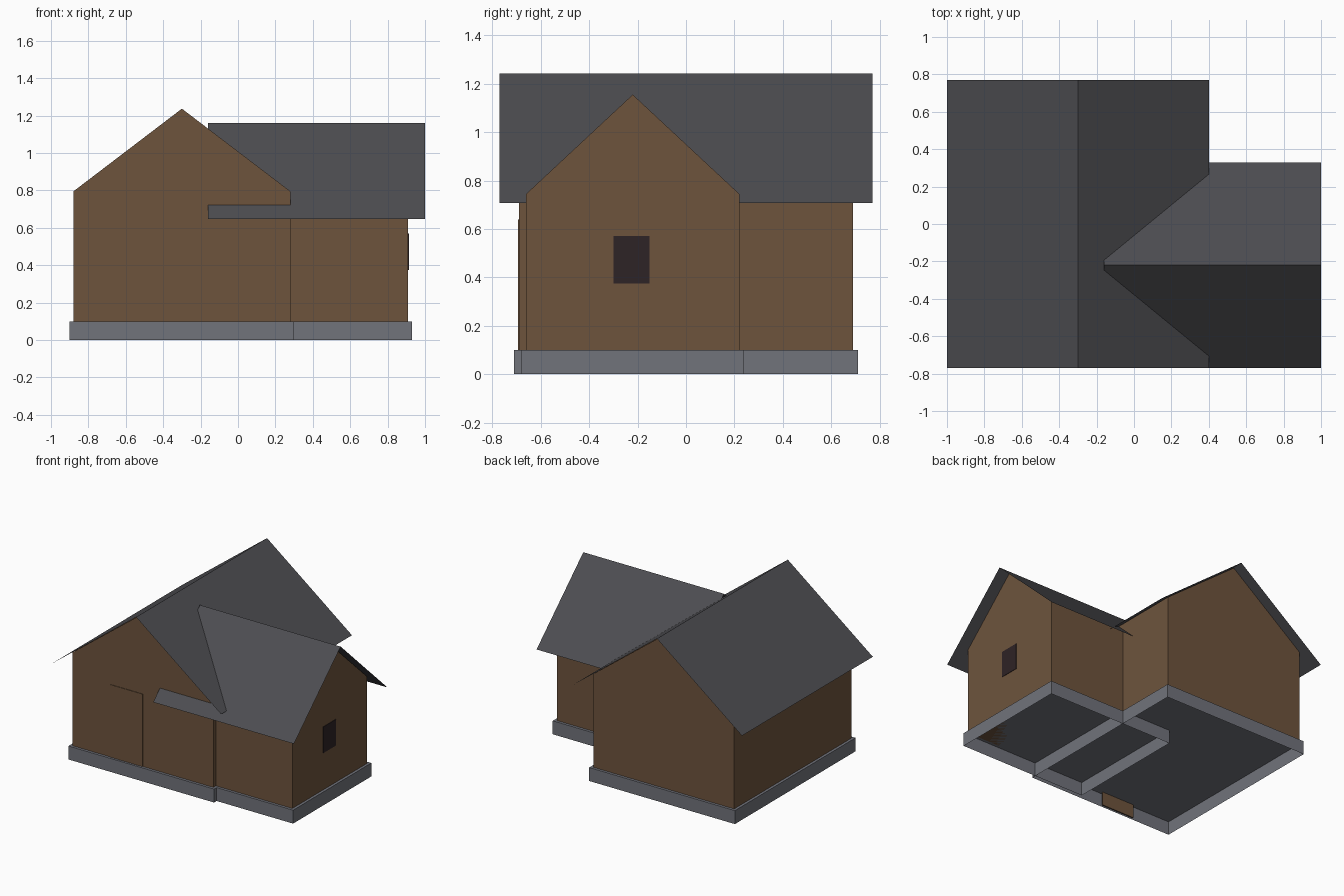
import bpy
import bmesh
from mathutils import Vector

default = bpy.data.objects.get("Cube")
if default:
    bpy.data.objects.remove(default, do_unlink=True)


def make_material(name, rgb):
    mat = bpy.data.materials.new(name)
    mat.use_nodes = True
    mat.diffuse_color = (*rgb, 1)
    mat.node_tree.nodes["Principled BSDF"].inputs["Base Color"].default_value = (*rgb, 1)
    return mat


brown = make_material("brown_wall", (0.155, 0.088, 0.046))
grey = make_material("grey_foundation", (0.165, 0.172, 0.198))
slate = make_material("dark_slate_roof", (0.074, 0.074, 0.082))
dark = make_material("dark_window", (0.027, 0.017, 0.019))


def finish(name, bm, mat):
    mesh = bpy.data.meshes.new(name)
    bm.to_mesh(mesh)
    bm.free()
    mesh.materials.append(mat)
    obj = bpy.data.objects.new(name, mesh)
    bpy.context.collection.objects.link(obj)
    return obj


def box(name, lo, hi, mat, open_bottom=False):
    bm = bmesh.new()
    bmesh.ops.create_cube(bm, size=1)
    lo, hi = Vector(lo), Vector(hi)
    for v in bm.verts:
        v.co = (lo + hi) / 2 + v.co * (hi - lo)
    if open_bottom:
        bm.normal_update()
        low = [f for f in bm.faces if f.normal.z < -0.9]
        bmesh.ops.delete(bm, geom=low, context="FACES_ONLY")
    return finish(name, bm, mat)


def extrude_profile(name, profile, start, end, along, mat, closed):
    """Sweep a (side, height) profile along the x or y axis."""
    def place(side, z, t):
        return (t, side, z) if along == "x" else (side, t, z)

    bm = bmesh.new()
    rings = [[bm.verts.new(place(s, z, t)) for s, z in profile] for t in (start, end)]
    count = len(profile)
    for i in range(count if closed else count - 1):
        j = (i + 1) % count
        bm.faces.new((rings[0][i], rings[0][j], rings[1][j], rings[1][i]))
    if closed:
        for ring in rings:
            bm.faces.new(ring)
    bmesh.ops.recalc_face_normals(bm, faces=bm.faces)
    if not closed and sum(f.normal.z for f in bm.faces) < 0:
        bmesh.ops.reverse_faces(bm, faces=bm.faces)
    return finish(name, bm, mat)


def gabled_walls(name, mid, half, eave, peak, start, end, along):
    profile = [(mid - half, 0.1), (mid + half, 0.1), (mid + half, eave),
               (mid, peak), (mid - half, eave)]
    return extrude_profile(name, profile, start, end, along, brown, True)


def gable_roof(name, mid, half, eave, ridge, start, end, along):
    profile = [(mid - half, eave), (mid, ridge), (mid + half, eave)]
    return extrude_profile(name, profile, start, end, along, slate, False)


# Foundations, hollow underneath
box("main_foundation", (-0.9, -0.71, 0), (0.3, 0.71, 0.1), grey, True)
box("wing_foundation", (-0.11, -0.68, 0), (0.93, 0.24, 0.1), grey, True)

# Walls with gables
gabled_walls("main_walls", -0.3, 0.58, 0.795, 1.237, -0.69, 0.69, "y")
gabled_walls("wing_walls", -0.22, 0.44, 0.745, 1.155, -0.09, 0.91, "x")

# Thin sheet roofs; the wing roof cuts into the main one
gable_roof("main_roof", -0.3, 0.7, 0.707, 1.243, -0.77, 0.77, "y")
gable_roof("wing_roof", -0.22, 0.55, 0.647, 1.161, -0.16, 1.0, "x")

# Door on the front and window on the wing end
box("front_door", (-0.57, -0.694, 0), (-0.3, -0.686, 0.64), brown)
box("wing_window", (0.907, -0.3, 0.375), (0.913, -0.15, 0.57), dark)
